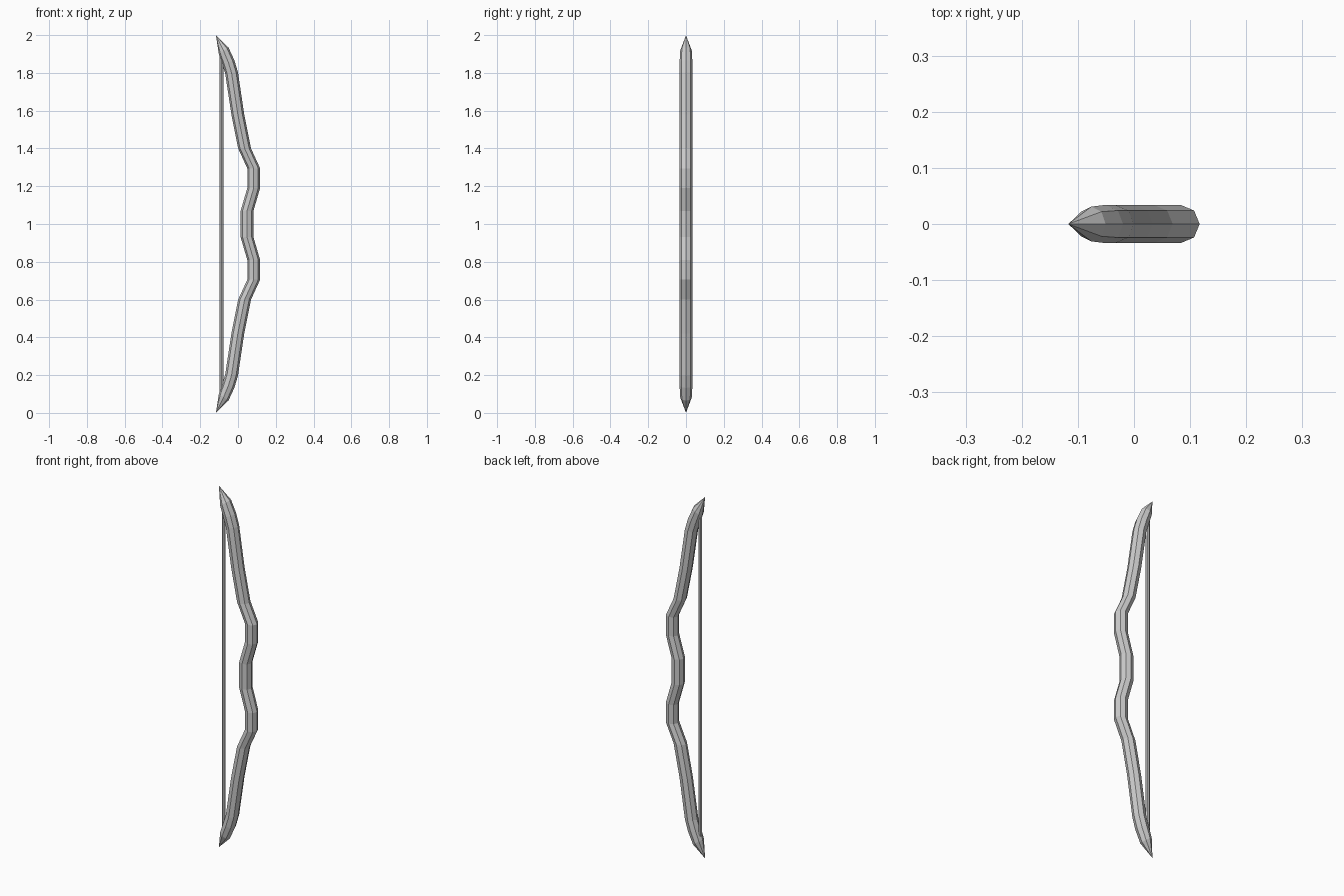
import bpy, bmesh, math

if "Cube" in bpy.data.objects:
    bpy.data.objects.remove(bpy.data.objects["Cube"])

SIDES = 8


def loft(name, rings, tips=None):
    """Skin octagonal rings (x, z, radius, tilt); close with points or caps."""
    bm = bmesh.new()
    loops = []
    for x, z, r, tilt in rings:
        t = math.radians(tilt)
        loop = []
        for i in range(SIDES):
            a = 2 * math.pi * i / SIDES
            u = r * math.cos(a)
            loop.append(bm.verts.new((x + u * math.cos(t), r * math.sin(a), z + u * math.sin(t))))
        loops.append(loop)
    for a, b in zip(loops, loops[1:]):
        for i in range(SIDES):
            j = (i + 1) % SIDES
            bm.faces.new((a[i], a[j], b[j], b[i]))
    if tips:
        for loop, (x, z) in zip((loops[0], loops[-1]), tips):
            p = bm.verts.new((x, 0, z))
            for i in range(SIDES):
                bm.faces.new((loop[i], loop[(i + 1) % SIDES], p))
    else:
        bm.faces.new(loops[0])
        bm.faces.new(loops[-1])
    bmesh.ops.recalc_face_normals(bm, faces=bm.faces)
    mesh = bpy.data.meshes.new(name)
    bm.to_mesh(mesh)
    bm.free()
    obj = bpy.data.objects.new(name, mesh)
    bpy.context.collection.objects.link(obj)
    return obj


# Bow stave: upper half from grip to tip, mirrored about z = 1
upper = [
    (0.048, 1.07, 0.034, 0),
    (0.083, 1.19, 0.034, 0),
    (0.083, 1.295, 0.034, 0),
    (0.035, 1.40, 0.034, 0),
    (-0.001, 1.58, 0.034, 0),
    (-0.034, 1.80, 0.034, 5),
    (-0.051, 1.855, 0.034, 22),
    (-0.076, 1.917, 0.031, 35),
]
lower = [(x, 2 - z, r, -t) for x, z, r, t in reversed(upper)]
loft("bow_stave", lower + upper, tips=[(-0.117, 0.0), (-0.117, 2.0)])

# Bowstring: thin straight cord between the limb ends
loft("bowstring", [(-0.087, 0.1, 0.01, 0), (-0.087, 1.9, 0.01, 0)])
